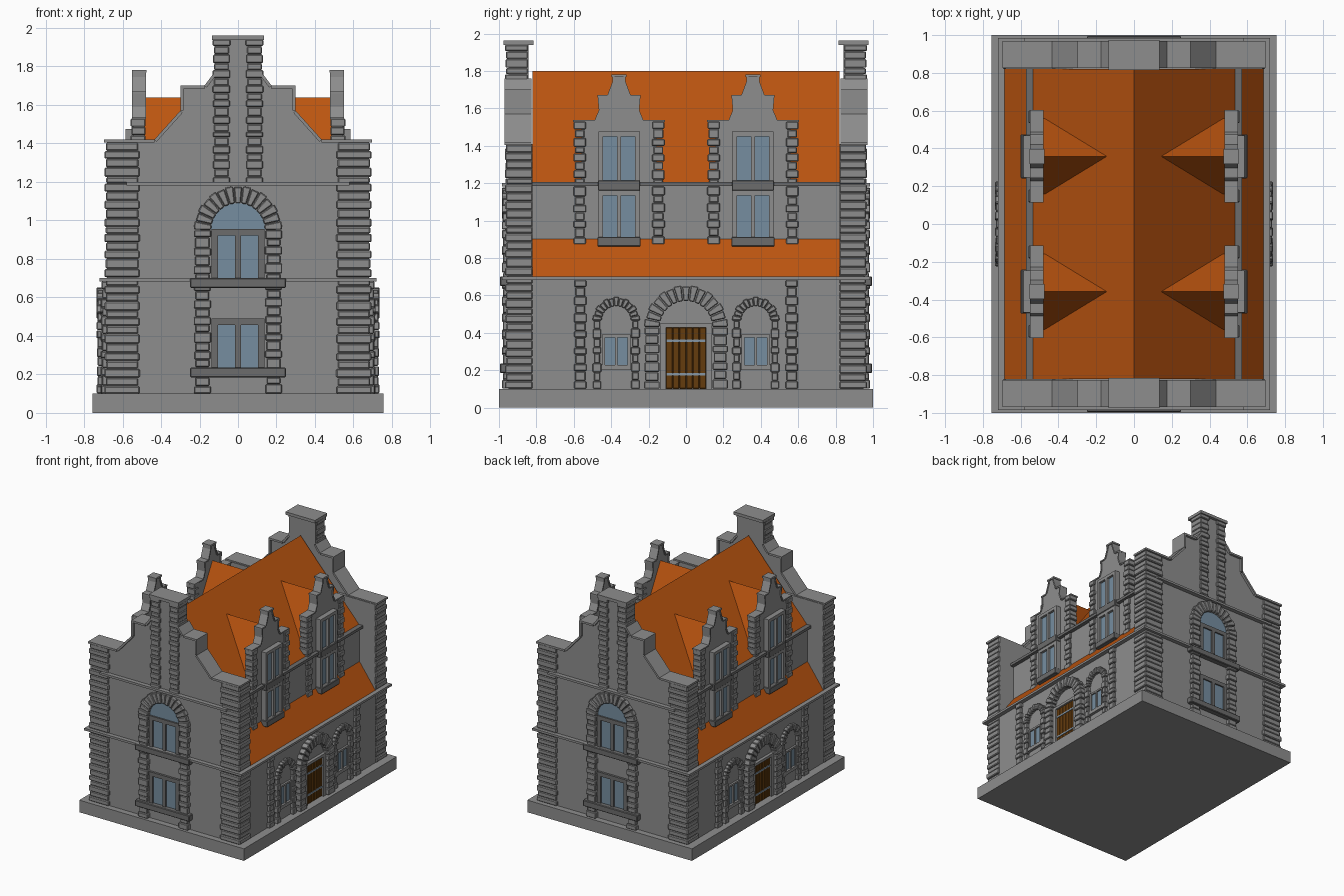
import bpy, bmesh, math, random

if "Cube" in bpy.data.objects:
    bpy.data.objects.remove(bpy.data.objects["Cube"])
random.seed(4)

def material(name, r, g, b):
    m = bpy.data.materials.new(name)
    m.diffuse_color = (r, g, b, 1)
    m.use_nodes = True
    m.node_tree.nodes["Principled BSDF"].inputs["Base Color"].default_value = m.diffuse_color
    return m

STONE = material("grey_stone", 0.27, 0.27, 0.27)
TRIM = material("dark_trim", 0.15, 0.15, 0.15)
TILE = material("orange_tile", 0.50, 0.09, 0.005)
GLASS = material("window_glass", 0.18, 0.27, 0.35)
WOOD = material("brown_wood", 0.13, 0.045, 0.004)
METAL = material("hinge_metal", 0.24, 0.31, 0.38)

def make(name, mat, prisms, mirror="", side=False, bevel=0):
    """Extrude (u,z) outlines from depth d0 to d1; end face is +y, or +x if side."""
    bm = bmesh.new()
    for pts, d0, d1 in prisms:
        rings = [[bm.verts.new((d, u, z) if side else (u, d, z)) for u, z in pts] for d in (d0, d1)]
        bm.faces.new(rings[0])
        bm.faces.new(rings[1])
        n = len(pts)
        for i in range(n):
            j = (i + 1) % n
            bm.faces.new((rings[0][i], rings[0][j], rings[1][j], rings[1][i]))
    bmesh.ops.recalc_face_normals(bm, faces=bm.faces)
    me = bpy.data.meshes.new(name)
    bm.to_mesh(me)
    bm.free()
    me.materials.append(mat)
    ob = bpy.data.objects.new(name, me)
    bpy.context.collection.objects.link(ob)
    if bevel:
        b = ob.modifiers.new("bevel", "BEVEL")
        b.width, b.segments = bevel, 1
    if mirror:
        m = ob.modifiers.new("mirror", "MIRROR")
        m.use_axis = ("X" in mirror, "Y" in mirror, False)
        m.use_mirror_merge = False
    return ob

def rect(u0, u1, z0, z1):
    return [(u0, z0), (u1, z0), (u1, z1), (u0, z1)]

def box(u0, u1, z0, z1, d0, d1):
    return (rect(u0, u1, z0, z1), d0, d1)

def stack(u0, u1, z0, z1, d0, d1, h=0.044, inset=0.007):
    """Rusticated courses, alternately proud and set back."""
    n = max(1, round((z1 - z0) / h))
    cuts = [z0] + [z0 + (z1 - z0) * (i + random.uniform(-.15, .15)) / n for i in range(1, n)] + [z1]
    out = []
    for i in range(n):
        k = inset * (i % 2) + random.uniform(0, 0.003)
        out.append(box(u0 + k, u1 - k, cuts[i] + .001, cuts[i + 1] - .001, d0, d1 - k * 0.7))
    return out

def arch(cu, cz, r0, r1, n, d0, d1):
    """Ring of wedge stones over an opening."""
    out = []
    for i in range(n):
        a, b = math.pi * (i + .04) / n, math.pi * (i + .96) / n
        k = 0.006 * (i % 2)
        pts = [(cu + r * math.cos(t), cz + r * math.sin(t))
               for r, t in ((r0, a), (r1 - k, a), (r1 - k, b), (r0, b))]
        out.append((pts, d0, d1 - k * 0.7))
    return out

def surround(cu, z0, cz, r0, r1, n, d0, d1):
    return (stack(cu - r1, cu - r0, z0, cz, d0, d1) + stack(cu + r0, cu + r1, z0, cz, d0, d1)
            + arch(cu, cz, r0, r1, n, d0, d1))

def frame(cu, hw, z0, z1, t, d0, d1, m=0.015):
    return [box(cu - hw, cu - hw + t, z0, z1, d0, d1), box(cu + hw - t, cu + hw, z0, z1, d0, d1),
            box(cu - m, cu + m, z0, z1, d0, d1), box(cu - hw + t, cu + hw - t, z1 - t, z1, d0, d1)]

def coping(line, t, d0, d1, cu=0):
    """Slabs just inside an outline running from outside to centre, on both sides."""
    out = []
    for (a, b), (c, e) in zip(line, line[1:]):
        L = math.hypot(c - a, e - b)
        nx, nz = (e - b) / L * t, -(c - a) / L * t
        for s in (1, -1):
            out.append(([(cu + s * a, b), (cu + s * c, e), (cu + s * (c - nx * .9), e - nz * .9),
                         (cu + s * (a - nx * .9), b - nz * .9)], d0, d1))
    return out

def both(line, cu=0):
    return [(cu + u, z) for u, z in line] + [(cu - u, z) for u, z in reversed(line)]

# Plinth and house body; sloping faces are tiled
make("plinth", STONE, [box(-.755, .755, 0, .10, -1, 1)])
body = make("house_body", STONE, [(both([(.685, .1), (.685, .70), (.54, .90), (.54, 1.2), (0.0001, 1.8)]), -.82, .82)])
body.data.materials.append(TILE)
for p in body.data.polygons:
    if 0.2 < p.normal.z < 0.98:
        p.material_index = 1

# Gable end walls with stepped shoulders
step = [(.435, 1.42), (.30, 1.57), (.30, 1.70), (.175, 1.70), (.13, 1.76)]
make("gable_wall", STONE, [box(-.68, .68, .1, 1.41, .82, .95),
     (both([(.44, 1.38)] + step + [(.122, 1.76), (.122, 1.94)]), .843, .95)], "Y")
make("gable_coping", STONE, coping([(.695, 1.42)] + step, .018, .825, .97), "Y")
make("corner_quoins", STONE, stack(.51, .695, .1, 1.405, .82, .968), "XY", bevel=.006)
make("gable_pilasters", STONE, stack(.04, .132, 1.19, 1.94, .845, .968, .04), "XY", bevel=.005)
make("gable_cap", STONE, [box(-.135, .135, 1.938, 1.962, .815, .975)], "Y")

# String courses
make("lower_string_end", STONE, [box(-.72, .72, .682, .70, .82, .985)], "Y")
make("lower_string_side", STONE, [box(-.83, .83, .682, .70, .66, .72)], "X", True)
make("upper_string_end", STONE, [box(-.58, .58, 1.182, 1.2, .94, .985)], "Y")
make("eaves_ledge", TRIM, [box(-.82, .82, 1.185, 1.207, .52, .572)], "X", True)

# Tall arched window on each gable end
make("gable_arch", STONE, surround(0, .1, .95, .14, .23, 15, .94, .985), "Y", bevel=.005)
fan = [(.14 * math.cos(math.pi * i / 16), .95 + .14 * math.sin(math.pi * i / 16)) for i in range(17)]
make("gable_glass", GLASS, [(fan, .949, .956), box(-.12, .12, .70, .95, .949, .956),
     box(-.12, .12, .235, .48, .949, .956)], "Y")
make("gable_window_frames", TRIM, frame(0, .137, .70, .955, .033, .945, .968)
     + frame(0, .137, .235, .49, .033, .945, .968), "Y")
make("gable_sills", TRIM, [box(-.25, .25, .65, .70, .94, .995), box(-.25, .25, .185, .235, .94, .995)],
     "Y", bevel=.005)

# Side entrance
make("door_arch", STONE, surround(0, .1, .43, .14, .225, 15, .67, .735), "X", True, .005)
make("door_frame", STONE, [box(-.14, -.107, .1, .45, .68, .71), box(.107, .14, .1, .45, .68, .71),
     box(-.107, .107, .428, .45, .68, .71)], "X", True)
make("door_planks", WOOD, [box(-.107 + i * .0357, -.107 + (i + 1) * .0357, .1, .43, .68, .697)
     for i in range(6)], "X", True, .004)
make("door_hinges", METAL, [box(-.104, .104, z, z + .014, .69, .702) for z in (.172, .35)], "X", True)

# Small arched ground floor windows
C = .373
make("side_arches", STONE, surround(C, .1, .465, .078, .127, 13, .67, .715), "XY", True, .004)
make("side_glass", GLASS, [box(C - .062, C + .062, .22, .38, .68, .69)], "XY", True)
make("side_window_frames", STONE, frame(C, .075, .205, .39, .014, .68, .702, .007)
     + [box(C - .078, C + .078, .2, .228, .68, .708)], "XY", True)
make("ground_piers", STONE, stack(.53, .60, .1, .683, .67, .712), "XY", True, .005)

# Dormers
D = .358
crest = [(.245, 1.537), (.13, 1.537), (.108, 1.59), (.115, 1.67), (.062, 1.67), (.034, 1.745), (.034, 1.78)]
make("dormer_roof", TILE, [([(D - .2, 1.276), (D + .2, 1.276), (D, 1.64)], .14, .49)], "XY", True)
make("dormer_gable", STONE, [(both([(.20, .9), (.20, 1.53)] + crest[1:], D), .485, .543)], "XY", True)
make("dormer_coping", STONE, coping(crest, .012, .478, .55, D)
     + [box(D - .04, D + .04, 1.768, 1.782, .475, .552)], "XY", True)
make("dormer_piers", STONE, stack(D - .245, D - .175, .87, 1.53, .48, .56)
     + stack(D + .175, D + .245, .87, 1.53, .48, .56), "XY", True, .005)
make("dormer_glass", GLASS, [box(D - .1, D + .1, .9, 1.15, .53, .565),
     box(D - .1, D + .1, 1.2, 1.46, .53, .565)], "XY", True)
make("dormer_window_frames", STONE, frame(D, .111, .90, 1.16, .026, .53, .585, .011)
     + frame(D, .111, 1.20, 1.475, .026, .53, .585, .011), "XY", True)
make("dormer_sills", TRIM, [box(D - .116, D + .116, .862, .912, .53, .60),
     box(D - .113, D + .113, 1.16, 1.215, .53, .59)], "XY", True, .004)
